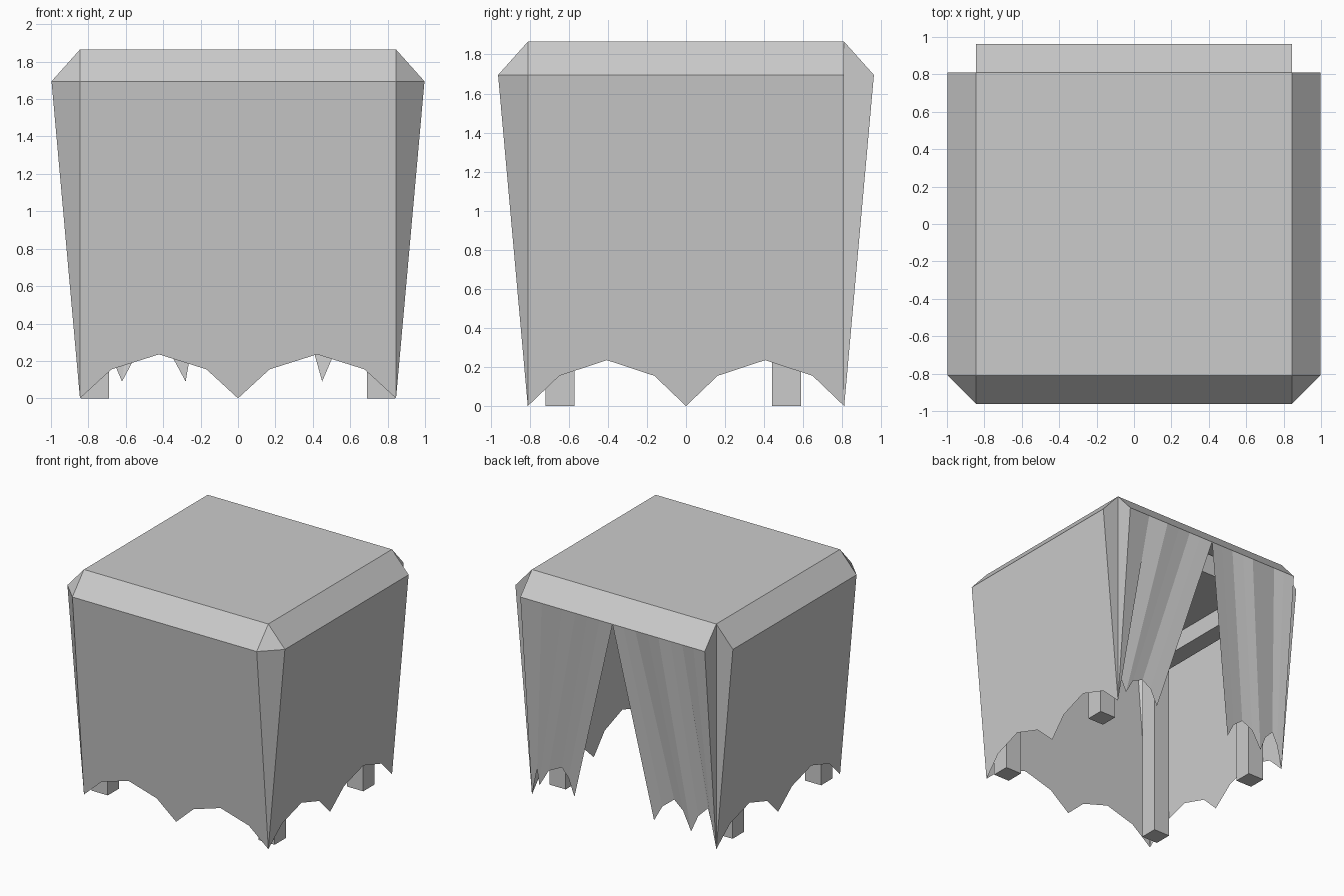
import bpy
import bmesh
from mathutils import Vector

cube = bpy.data.objects.get("Cube")
if cube:
    bpy.data.objects.remove(cube, do_unlink=True)

# One plain grey for everything
grey = bpy.data.materials.new("plain_grey")
grey.use_nodes = True
COLOUR = (0.6, 0.6, 0.6, 1)
grey.diffuse_color = COLOUR
grey.node_tree.nodes["Principled BSDF"].inputs["Base Color"].default_value = COLOUR

HX, HY = 0.845, 0.81        # half size of the flat top
FLARE, RIM, TOP = 0.152, 1.695, 1.865


def finish(name, bm):
    mesh = bpy.data.meshes.new(name)
    bm.to_mesh(mesh)
    bm.free()
    mesh.materials.append(grey)
    obj = bpy.data.objects.new(name, mesh)
    bpy.context.scene.collection.objects.link(obj)
    return obj


def box(name, low, high):
    bm = bmesh.new()
    bmesh.ops.create_cube(bm, size=1)
    low, high = Vector(low), Vector(high)
    for v in bm.verts:
        v.co = (low + high) / 2 + v.co * (high - low)
    return finish(name, bm)


def place(side, u, z, fold=0):
    """Point on a leaning wall: u runs along it, z is height, fold pushes inward."""
    out = FLARE * z / RIM - fold
    return {"front": (u, -HY - out, z), "back": (u, HY + out, z),
            "right": (HX + out, u, z), "left": (-HX - out, u, z)}[side]


def face(bm, points):
    bm.faces.new([bm.verts.new(p) for p in points])


def panel(bm, side, columns):
    """Hang cloth columns (top u, hem u, hem z, hem fold) from the rim."""
    for a, b in zip(columns, columns[1:]):
        face(bm, [place(side, a[0], RIM), place(side, a[1], a[2], a[3]),
                  place(side, b[1], b[2], b[3]), place(side, b[0], RIM)])


def close(name, bm):
    bmesh.ops.remove_doubles(bm, verts=bm.verts, dist=0.0005)
    bmesh.ops.recalc_face_normals(bm, faces=bm.faces)
    return finish(name, bm)


# Cloth top with sloping borders, corners and three scalloped walls
bm = bmesh.new()
face(bm, [(-HX, -HY, TOP), (HX, -HY, TOP), (HX, HY, TOP), (-HX, HY, TOP)])
for side, half in (("front", HX), ("back", HX), ("left", HY), ("right", HY)):
    inner = [place(side, u, 0)[:2] + (TOP,) for u in (half, -half)]
    face(bm, [place(side, -half, RIM), place(side, half, RIM)] + inner)
    if side != "back":
        scallop = [(0, 0), (0.2, 0.155), (0.5, 0.235), (0.8, 0.155), (1, 0)]
        hem = [(-u, z) for u, z in scallop[:0:-1]] + scallop
        panel(bm, side, [(u * half, u * half, z, 0) for u, z in hem])
for s in (-1, 1):
    wall = "right" if s > 0 else "left"
    # Front corners are filled, back corners are folded inward
    a, b = place("front", s * HX, RIM), place(wall, -HY, RIM)
    face(bm, [a, b, (s * HX, -HY, TOP)])
    face(bm, [a, b, (s * HX, -HY, 0)])
    for rim in (place("back", s * HX, RIM), place(wall, HY, RIM)):
        face(bm, [rim, (s * HX, HY, TOP), (s * HX, HY, 0)])
close("cloth_cover", bm)

# Parted back curtains: gathered hems with pointed tips
right_hem = [(0, 0.45, 0.09, 0), (0.12, 0.51, 0.23, 0.02), (0.23, 0.58, 0.29, 0.04),
             (0.34, 0.69, 0.24, 0.02), (0.46, 0.77, 0.1, 0),
             (0.65, 0.805, 0.22, 0.03), (HX, HX, 0, 0)]
left_hem = [(0, -0.28, 0.09, 0), (-0.1, -0.35, 0.22, 0.02), (-0.21, -0.45, 0.3, 0.04),
            (-0.32, -0.54, 0.24, 0.02), (-0.42, -0.62, 0.09, 0),
            (-0.53, -0.68, 0.23, 0.02), (-0.64, -0.76, 0.31, 0.04),
            (-0.74, -0.8, 0.2, 0.02), (-HX, -HX, 0, 0)]
for name, hem in (("right_curtain", right_hem), ("left_curtain", left_hem)):
    bm = bmesh.new()
    panel(bm, "back", hem)
    close(name, bm)

# Table under the cloth: slab, four legs and side rails
FRONT, BACK, THICK, EDGE = -0.72, 0.59, 0.15, 0.84
box("table_top", (-EDGE, FRONT, 1.67), (EDGE, BACK, 1.85))
for label, x in (("left", EDGE - THICK), ("right", -EDGE)):
    box(label + "_rail", (x, FRONT + THICK, 1.52), (x + THICK, BACK - THICK, 1.67))
    for end, y in (("front", FRONT), ("back", BACK - THICK)):
        box(end + "_" + label + "_leg", (x, y, 0), (x + THICK, y + THICK, 1.67))
